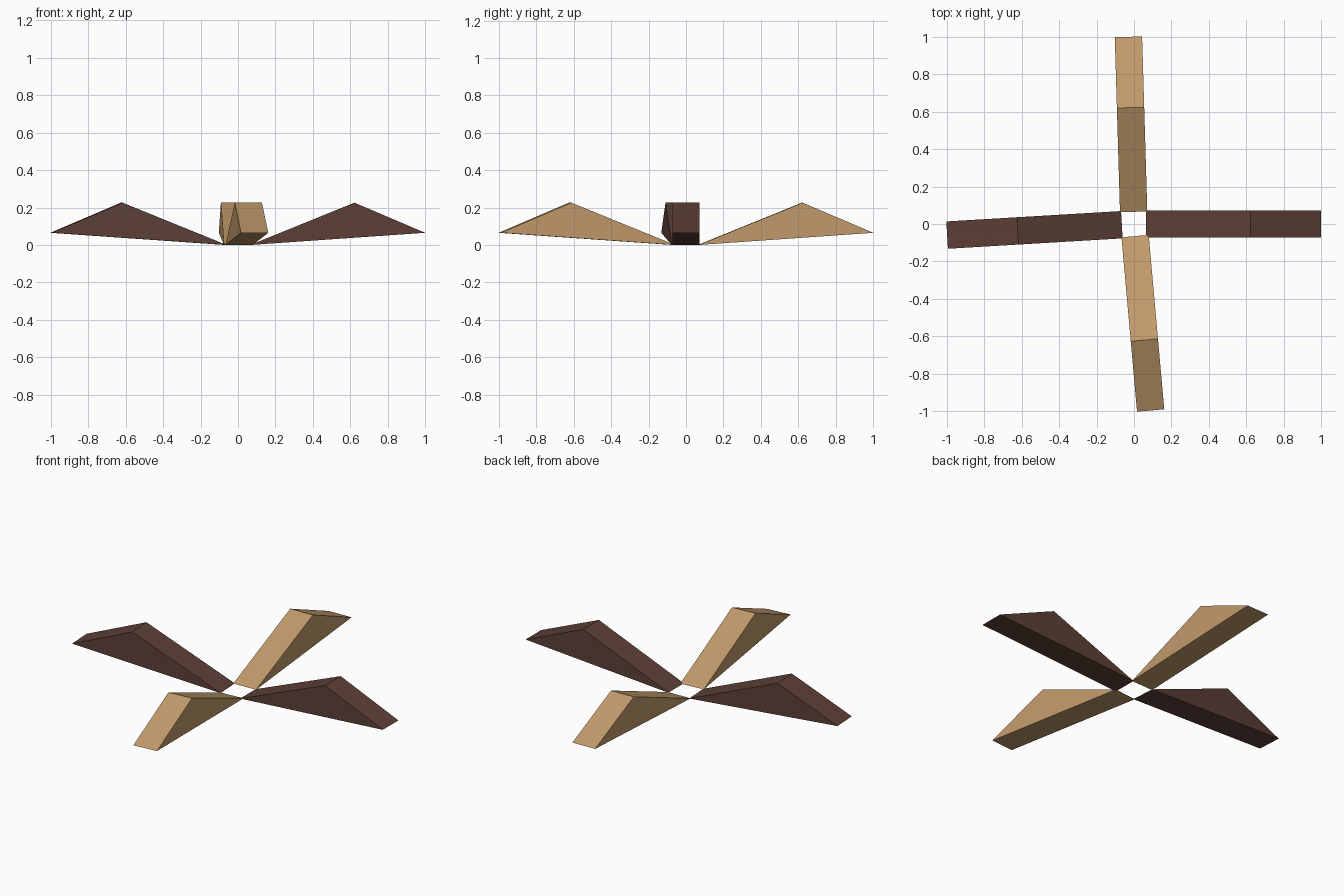
import bpy, bmesh, math
from mathutils import Matrix

if "Cube" in bpy.data.objects:
    bpy.data.objects.remove(bpy.data.objects["Cube"])


def material(name, hex_code):
    srgb = [int(hex_code[i:i + 2], 16) / 255 for i in (0, 2, 4)]
    lin = [c / 12.92 if c <= 0.04045 else ((c + 0.055) / 1.055) ** 2.4 for c in srgb]
    mat = bpy.data.materials.new(name)
    mat.diffuse_color = (*lin, 1)
    mat.use_nodes = True
    mat.node_tree.nodes["Principled BSDF"].inputs["Base Color"].default_value = mat.diffuse_color
    return mat


dark = material("dark brown wood", "5D4037")
tan = material("tan wood", "C19A6B")

# Triangular side profile of one wedge: (distance from centre, height)
PROFILE = [(0.065, 0.0), (1.0, 0.065), (0.622, 0.226)]
HALF_WIDTH = 0.073
STEP = 91.7  # slightly more than a quarter turn per wedge


def wedge(name, angle, mat):
    bm = bmesh.new()
    face = bm.faces.new([bm.verts.new((r, -HALF_WIDTH, z)) for r, z in PROFILE])
    new = bmesh.ops.extrude_face_region(bm, geom=[face])["geom"]
    verts = [g for g in new if isinstance(g, bmesh.types.BMVert)]
    bmesh.ops.translate(bm, verts=verts, vec=(0, 2 * HALF_WIDTH, 0))
    bmesh.ops.rotate(bm, verts=bm.verts, cent=(0, 0, 0),
                     matrix=Matrix.Rotation(math.radians(angle), 3, 'Z'))
    bmesh.ops.recalc_face_normals(bm, faces=bm.faces)
    mesh = bpy.data.meshes.new(name)
    bm.to_mesh(mesh)
    bm.free()
    mesh.materials.append(mat)
    bpy.context.collection.objects.link(bpy.data.objects.new(name, mesh))


# Four wedges around the centre, alternating colours
for i, side in enumerate(("right", "back", "left", "front")):
    wedge(side + "_wedge", i * STEP, tan if i % 2 else dark)
